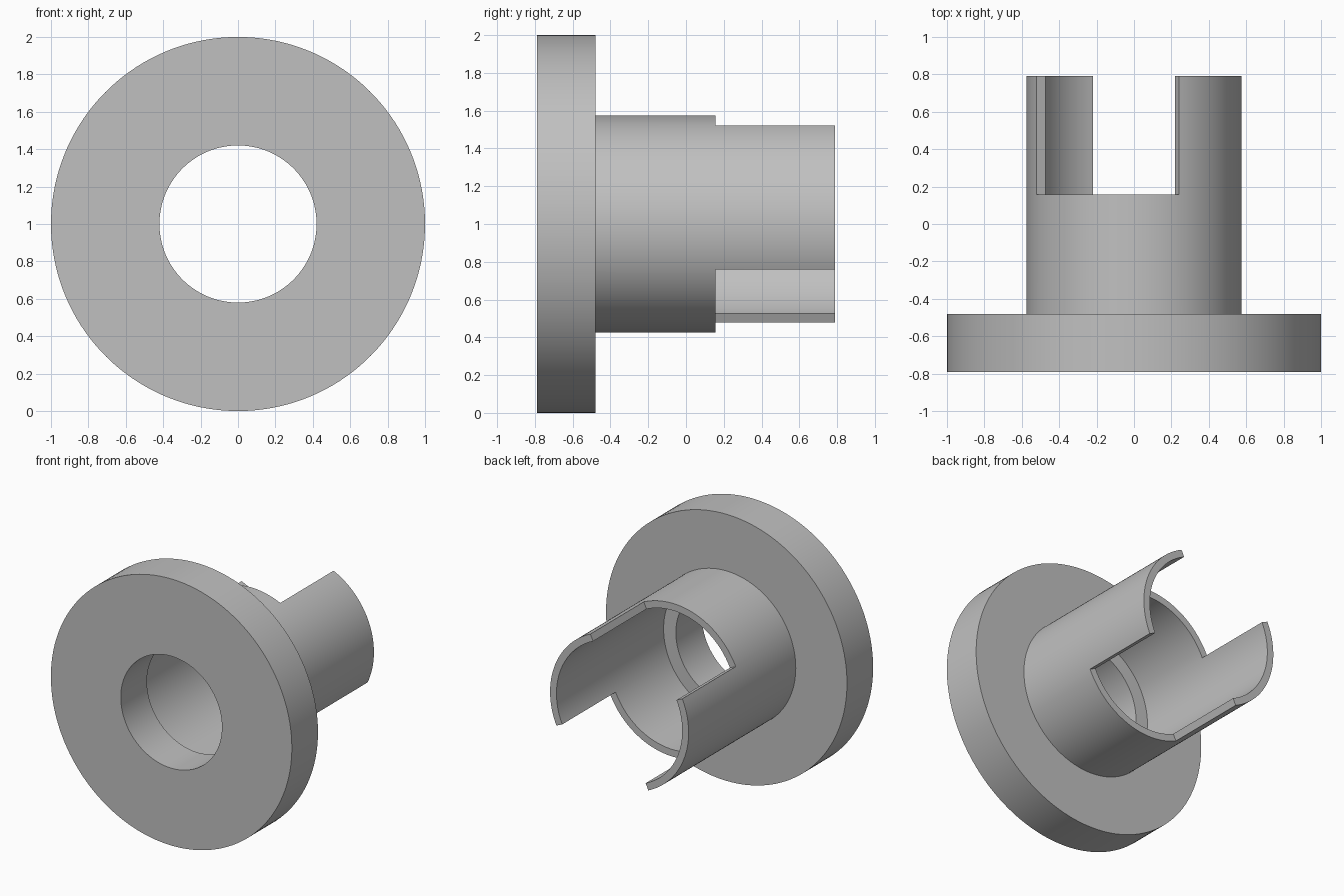
import bpy
import bmesh
import math
from mathutils import Matrix, Vector

if "Cube" in bpy.data.objects:
    bpy.data.objects.remove(bpy.data.objects["Cube"])

SEGMENTS = 144
PRONG_START = math.radians(-24.7)   # lower edge of the first prong
CENTRE_Z = 1.0

# (radius, y) outline: bored flange stepping into a thin sleeve
profile = [(0.42, -0.79), (1.0, -0.79), (1.0, -0.48), (0.575, -0.48),
           (0.575, 0.157), (0.522, 0.157), (0.522, -0.48), (0.42, -0.48)]

grey = bpy.data.materials.new("plain grey")
grey.diffuse_color = (0.53, 0.53, 0.53, 1)
grey.use_nodes = True
grey.node_tree.nodes["Principled BSDF"].inputs["Base Color"].default_value = grey.diffuse_color

# Lathe the outline around the y axis
bm = bmesh.new()
rings = []
for i in range(SEGMENTS):
    a = PRONG_START + 2 * math.pi * i / SEGMENTS
    rings.append([bm.verts.new((r * math.cos(a), y, r * math.sin(a))) for r, y in profile])

rim = []
for i in range(SEGMENTS):
    here, there = rings[i], rings[(i + 1) % SEGMENTS]
    for j in range(len(profile)):
        k = (j + 1) % len(profile)
        face = bm.faces.new((here[j], here[k], there[k], there[j]))
        if j == 4:
            rim.append(face)

# Extrude two opposite quarters of the sleeve rim into prongs
quarter = SEGMENTS // 4
for start in (0, 2 * quarter):
    base = rim[start:start + quarter]
    result = bmesh.ops.extrude_face_region(bm, geom=base)
    tips = [g for g in result["geom"] if isinstance(g, bmesh.types.BMVert)]
    bmesh.ops.translate(bm, verts=tips, vec=Vector((0, 0.633, 0)))
    bmesh.ops.delete(bm, geom=[f for f in base if f.is_valid], context='FACES_ONLY')

bmesh.ops.transform(bm, matrix=Matrix.Translation((0, 0, CENTRE_Z)), verts=bm.verts)
bmesh.ops.recalc_face_normals(bm, faces=bm.faces)

mesh = bpy.data.meshes.new("flanged_sleeve")
bm.to_mesh(mesh)
bm.free()
mesh.materials.append(grey)
sleeve = bpy.data.objects.new("flanged_sleeve", mesh)
bpy.context.collection.objects.link(sleeve)

# Smooth curved walls, keep rims crisp
bpy.context.view_layer.objects.active = sleeve
sleeve.select_set(True)
bpy.ops.object.shade_smooth_by_angle(angle=math.radians(30))
